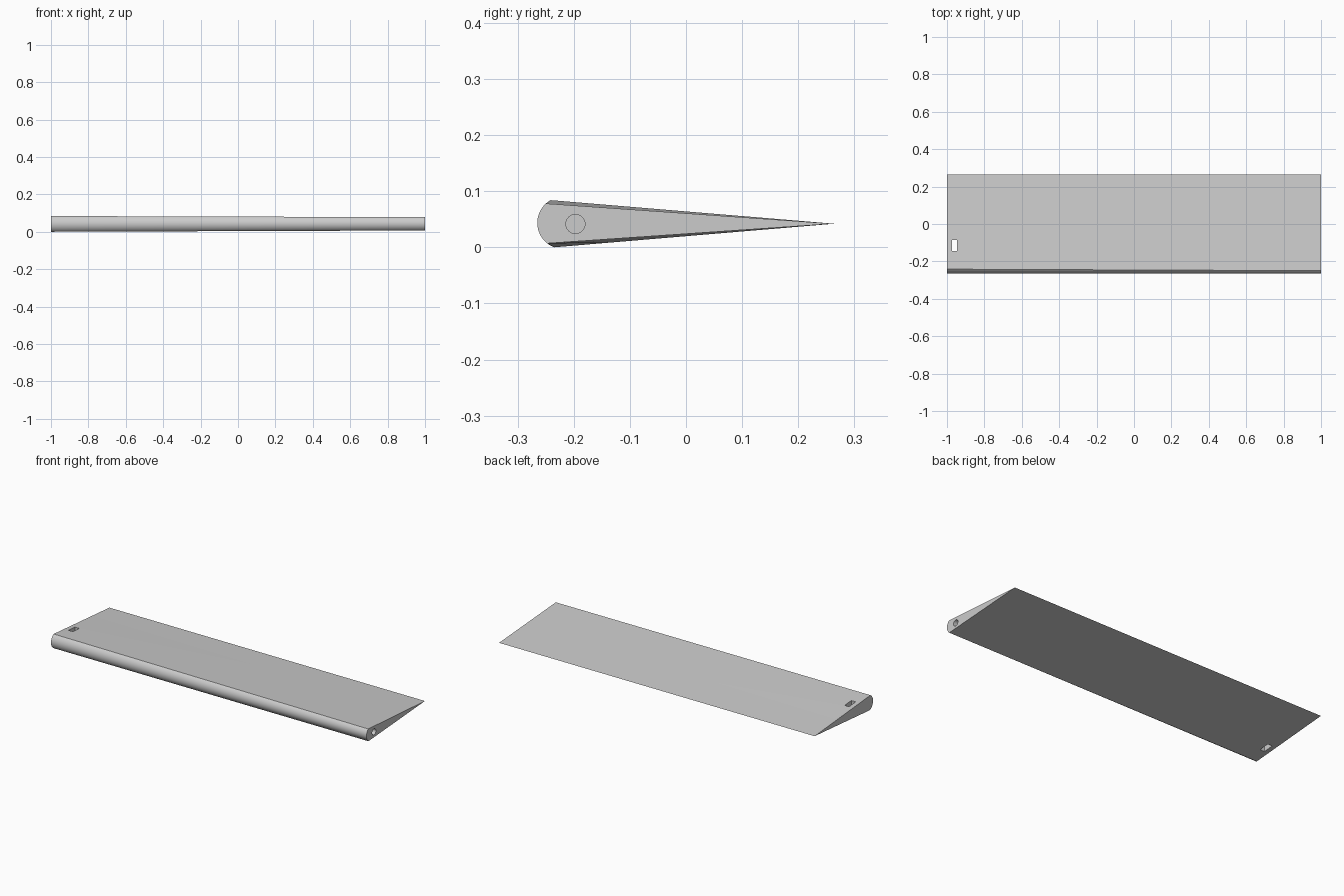
import bpy, bmesh, math

cube = bpy.data.objects.get("Cube")
if cube:
    bpy.data.objects.remove(cube, do_unlink=True)

grey = bpy.data.materials.new("plain grey")
grey.use_nodes = True
colour = (0.6, 0.6, 0.6, 1)
grey.diffuse_color = colour
grey.node_tree.nodes["Principled BSDF"].inputs["Base Color"].default_value = colour

NOSE_Y, NOSE_Z, NOSE_R = -0.2185, 0.0435, 0.0465
TAIL_Y, TAIL_Z = 0.264, 0.042
STEPS = 28


def section(x, low, high):
    """Rounded nose cut at the given heights, closing to a sharp tail."""
    a0 = math.asin((high - NOSE_Z) / NOSE_R)
    a1 = math.asin((low - NOSE_Z) / NOSE_R)
    pts = [(x, TAIL_Y, TAIL_Z)]
    for i in range(STEPS + 1):
        a = a0 + (a1 - a0) * i / STEPS
        pts.append((x, NOSE_Y - NOSE_R * math.cos(a), NOSE_Z + NOSE_R * math.sin(a)))
    return pts


# Tapered flap: thicker at the right end, thinner at the left
bm = bmesh.new()
right = [bm.verts.new(p) for p in section(-1, 0.0, 0.084)]
left = [bm.verts.new(p) for p in section(1, 0.007, 0.078)]
bm.faces.new(right)
bm.faces.new(left[::-1])
n = len(right)
for i in range(n):
    j = (i + 1) % n
    bm.faces.new((right[i], left[i], left[j], right[j]))
bmesh.ops.recalc_face_normals(bm, faces=bm.faces)
mesh = bpy.data.meshes.new("flap")
bm.to_mesh(mesh)
bm.free()
flap = bpy.data.objects.new("flap", mesh)
bpy.context.collection.objects.link(flap)
mesh.materials.append(grey)


def cut(cutter, name):
    """Subtract a cutter from the flap, then discard it."""
    cutter.name = name
    cutter.hide_render = True
    cutter.data.materials.append(grey)
    mod = flap.modifiers.new(name, "BOOLEAN")
    mod.operation = "DIFFERENCE"
    mod.solver = "EXACT"
    mod.object = cutter
    bpy.ops.object.select_all(action="DESELECT")
    flap.select_set(True)
    bpy.context.view_layer.objects.active = flap
    bpy.ops.object.modifier_apply(modifier=name)
    bpy.data.objects.remove(cutter, do_unlink=True)


# Slot through the right end
bpy.ops.mesh.primitive_cube_add(size=1, location=(-0.96, -0.115, 0.042))
slot = bpy.context.object
slot.scale = (0.028, 0.06, 0.2)
cut(slot, "slot_cutter")

# Round pivot socket in the left end
bpy.ops.mesh.primitive_cylinder_add(vertices=32, radius=0.017, depth=0.12,
                                    location=(1, -0.197, 0.0415),
                                    rotation=(0, math.pi / 2, 0))
cut(bpy.context.object, "socket_cutter")

# Smooth nose and socket wall, sharp edges elsewhere
bpy.ops.object.select_all(action="DESELECT")
flap.select_set(True)
bpy.context.view_layer.objects.active = flap
bpy.ops.object.shade_smooth_by_angle(angle=math.radians(20))
